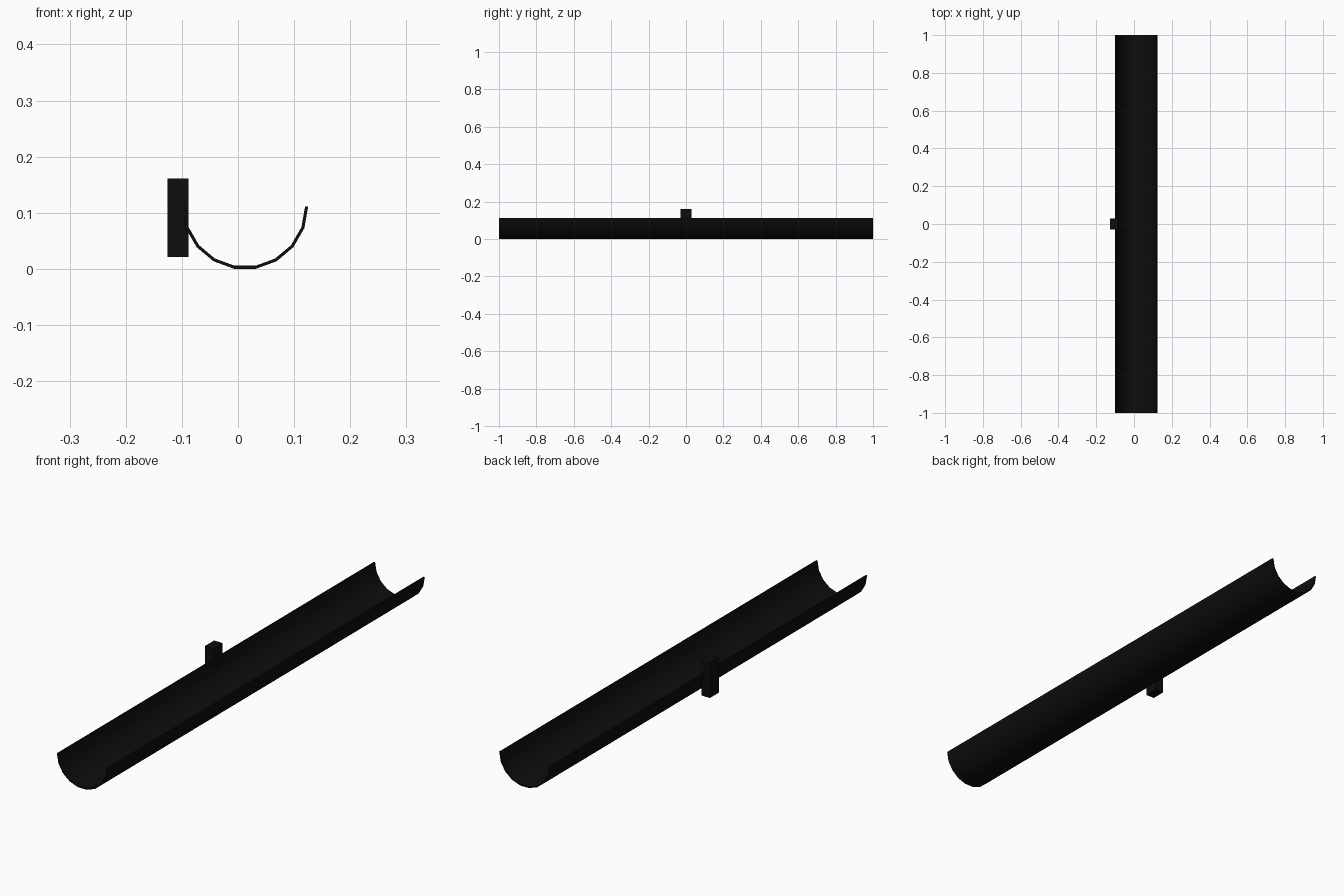
import bpy
import bmesh
from math import cos, sin, pi, radians

cube = bpy.data.objects.get("Cube")
if cube:
    bpy.data.objects.remove(cube, do_unlink=True)

black = bpy.data.materials.new("matte_black")
black.use_nodes = True
colour = (0.004, 0.004, 0.004, 1)
black.diffuse_color = colour
black.node_tree.nodes["Principled BSDF"].inputs["Base Color"].default_value = colour


def finish(name, bm):
    bmesh.ops.recalc_face_normals(bm, faces=bm.faces)
    mesh = bpy.data.meshes.new(name)
    bm.to_mesh(mesh)
    bm.free()
    mesh.materials.append(black)
    obj = bpy.data.objects.new(name, mesh)
    bpy.context.collection.objects.link(obj)
    return obj


# Half-round gutter: a thin nine-sided arc extruded along y
SIDES, OUTER, INNER = 9, 0.1125, 0.107
CX, CZ = 0.0125, 0.111
bm = bmesh.new()
rings = []
for i in range(SIDES + 1):
    a = pi + pi * i / SIDES
    rings.append([bm.verts.new((CX + r * cos(a), y, CZ + r * sin(a)))
                  for r, y in ((OUTER, -1), (OUTER, 1), (INNER, 1), (INNER, -1))])
for a, b in zip(rings, rings[1:]):
    for k in range(4):
        n = (k + 1) % 4
        bm.faces.new((a[k], a[n], b[n], b[k]))
bm.faces.new(rings[0])
bm.faces.new(rings[-1])
gutter = finish("gutter", bm)
bpy.ops.object.select_all(action='DESELECT')
gutter.select_set(True)
bpy.context.view_layer.objects.active = gutter
bpy.ops.object.shade_smooth_by_angle(angle=radians(30))

# Mounting bracket on the right wall
bm = bmesh.new()
bmesh.ops.create_cube(bm, size=1)
bmesh.ops.scale(bm, vec=(0.038, 0.058, 0.14), verts=bm.verts)
bmesh.ops.translate(bm, vec=(-0.107, 0, 0.091), verts=bm.verts)
finish("wall_bracket", bm)
